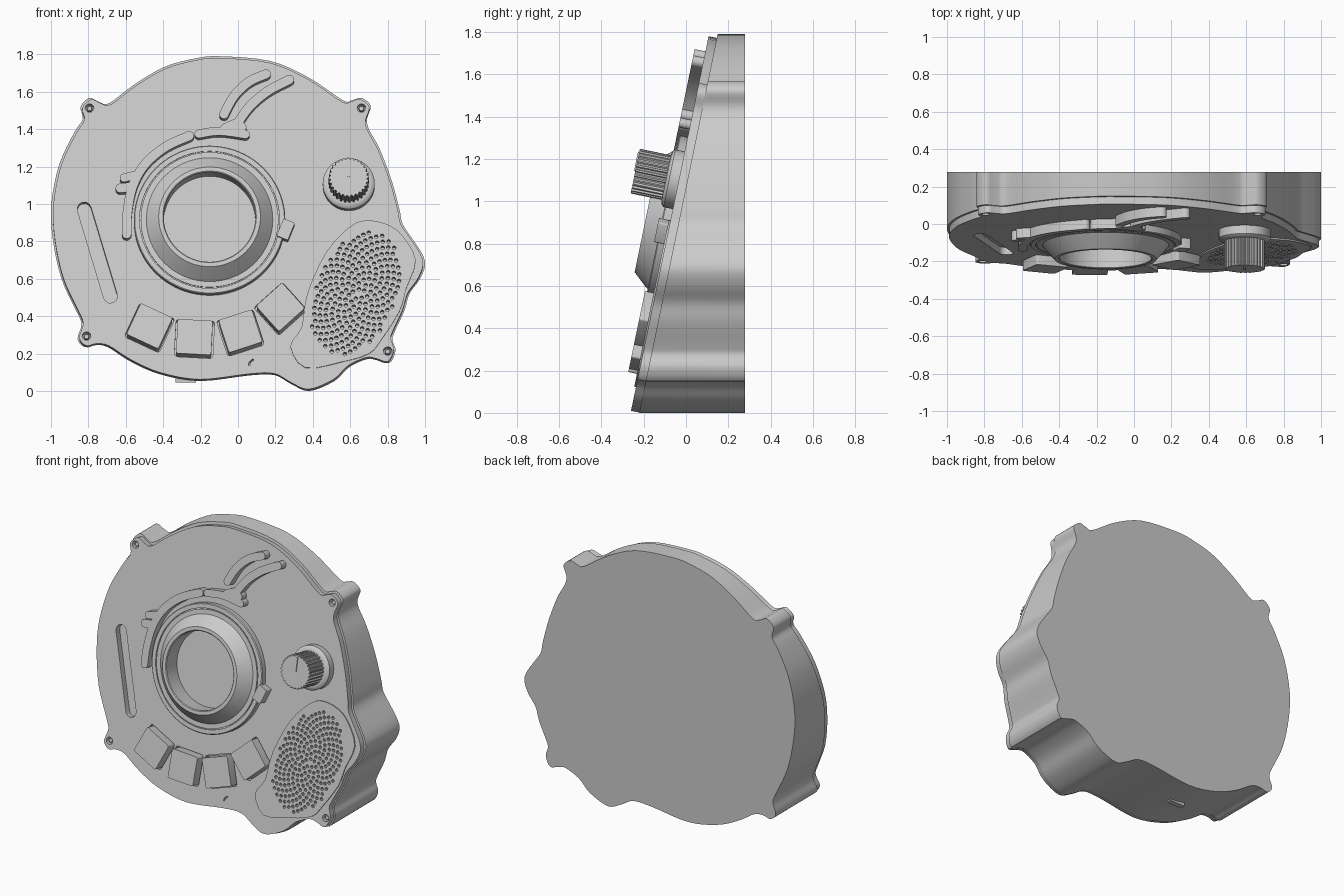
import bpy, bmesh
from math import sin, cos, pi, atan, sqrt, radians
from mathutils import Matrix, Vector

if "Cube" in bpy.data.objects:
    bpy.data.objects.remove(bpy.data.objects["Cube"])

SLOPE, Y0, BACK, PLATE = 0.207, -0.262, 0.278, 0.04
T = atan(SLOPE)
NORMAL = Vector((0, -cos(T), sin(T)))


def frame(h, x=0, z=0):
    """Matrix of the tilted front, h above its surface."""
    origin = Vector((x, Y0 + SLOPE * z, z)) + NORMAL * h
    return Matrix.Translation(origin) @ Matrix.Rotation(pi / 2 - T, 4, 'X')


def smooth(obj, angle=35):
    bpy.ops.object.select_all(action='DESELECT')
    obj.select_set(True)
    bpy.context.view_layer.objects.active = obj
    bpy.ops.object.shade_smooth_by_angle(angle=radians(angle))


def mesh_object(name, bm, matrix=None):
    bmesh.ops.recalc_face_normals(bm, faces=bm.faces)
    me = bpy.data.meshes.new(name)
    bm.to_mesh(me)
    bm.free()
    obj = bpy.data.objects.new(name, me)
    bpy.context.collection.objects.link(obj)
    if matrix:
        obj.matrix_world = matrix
    smooth(obj)
    return obj


def spline(pts, closed=True, n=4):
    """Smooth curve through the points."""
    p = [Vector(q) for q in pts]
    c, out = len(p), []
    for i in range(c if closed else c - 1):
        if closed:
            a, b, d, e = (p[(i + k) % c] for k in (-1, 0, 1, 2))
        else:
            a, b, d, e = (p[min(max(i + k, 0), c - 1)] for k in (-1, 0, 1, 2))
        for j in range(n):
            t = j / n
            out.append(0.5 * (2 * b + (d - a) * t + (2 * a - 5 * b + 4 * d - e) * t * t
                              + (3 * b - a - 3 * d + e) * t ** 3))
    return out if closed else out + [p[-1]]


def circle(x, z, r, n=24):
    return [(x + r * cos(2 * pi * i / n), z + r * sin(2 * pi * i / n) * cos(T)) for i in range(n)]


def band(pts, width):
    """Round-ended strip along a path."""
    p, r = spline(pts, False), width / 2
    tan = [(p[min(i + 1, len(p) - 1)] - p[max(i - 1, 0)]).normalized() for i in range(len(p))]
    side = [Vector((-t.y, t.x)) * r for t in tan]

    def cap(c, s, t):
        return [c + s * cos(a * pi / 6) + t * r * sin(a * pi / 6) for a in range(1, 6)]
    left = [a + s for a, s in zip(p, side)]
    right = [a - s for a, s in zip(p, side)]
    return left + cap(p[-1], side[-1], tan[-1]) + right[::-1] + cap(p[0], -side[0], -tan[0])


def rounded_rect(x, z, w, h, deg, r=0.015):
    out, a = [], radians(deg)
    for k, (sx, sz) in enumerate(((1, 1), (-1, 1), (-1, -1), (1, -1))):
        for j in range(4):
            b = (k + j / 3) * pi / 2
            px, pz = sx * (w / 2 - r) + r * cos(b), sz * (h / 2 - r) + r * sin(b)
            out.append((x + px * cos(a) - pz * sin(a), z + px * sin(a) + pz * cos(a)))
    return out


def slab(name, loops, h0, h1):
    """Filled outline (later loops are holes), drawn in front-view x, z."""
    cu = bpy.data.curves.new(name, 'CURVE')
    cu.dimensions, cu.fill_mode, cu.extrude = '2D', 'BOTH', (h1 - h0) / 2
    for loop in loops:
        s = cu.splines.new('POLY')
        s.points.add(len(loop) - 1)
        for pt, (x, z) in zip(s.points, loop):
            pt.co = (x, (z - h1 * sin(T)) / cos(T), 0, 1)
        s.use_cyclic_u = True
    temp = bpy.data.objects.new(name + "_curve", cu)
    bpy.context.collection.objects.link(temp)
    me = bpy.data.meshes.new_from_object(temp.evaluated_get(bpy.context.evaluated_depsgraph_get()))
    bpy.data.objects.remove(temp)
    bm = bmesh.new()
    bm.from_mesh(me)
    bmesh.ops.remove_doubles(bm, verts=bm.verts, dist=1e-5)
    return mesh_object(name, bm, frame((h0 + h1) / 2))


def lathe(name, profile, x, z, n=72, closed=True):
    bm = bmesh.new()
    rings = [[bm.verts.new((r * cos(2 * pi * i / n), r * sin(2 * pi * i / n), h)) for i in range(n)]
             for r, h in profile]
    for a, b in zip(rings, rings[1:] + rings[:1] if closed else rings[1:]):
        for i in range(n):
            bm.faces.new((a[i], a[(i + 1) % n], b[(i + 1) % n], b[i]))
    if not closed:
        bm.faces.new(rings[0])
        bm.faces.new(rings[-1])
    return mesh_object(name, bm, frame(0, x, z))


# Lobed outline of the housing, clockwise from the top
outline = spline([
    (-.10, 1.79), (.17, 1.765), (.38, 1.675), (.56, 1.555), (.61, 1.555), (.66, 1.567),
    (.71, 1.525), (.69, 1.455), (.70, 1.40), (.757, 1.295), (.82, 1.13), (.863, .973),
    (.88, .893), (.933, .813), (.985, .733), (1.0, .67), (.97, .594), (.917, .52),
    (.89, .43), (.837, .315), (.826, .273), (.842, .214), (.81, .15), (.746, .166),
    (.692, .171), (.596, .128), (.516, .053), (.382, .0), (.286, .037), (.195, .085),
    (.06, .083), (-.206, .053), (-.42, .09), (-.58, .16), (-.698, .235), (-.767, .246),
    (-.82, .235), (-.858, .278), (-.837, .358), (-.87, .438), (-.944, .6), (-.99, .81),
    (-.998, 1.0), (-.955, 1.214), (-.874, 1.385), (-.83, 1.455), (-.842, 1.52),
    (-.794, 1.567), (-.74, 1.545), (-.687, 1.54), (-.553, 1.64), (-.393, 1.733), (-.23, 1.778)])

# Wedge body: straight walls, slanted front
bm = bmesh.new()
front = [bm.verts.new((x, Y0 + SLOPE * z + PLATE / cos(T), z)) for x, z in outline]
back = [bm.verts.new((x, BACK, z)) for x, z in outline]
bm.faces.new(front)
bm.faces.new(back[::-1])
for i in range(len(front)):
    j = (i + 1) % len(front)
    bm.faces.new((front[i], back[i], back[j], front[j]))
mesh_object("body", bm)

# Speaker perforation: spiral of small holes inside a leaning ellipse
dots = []
for i in range(1, 900):
    r, a = 0.0178 * sqrt(i), i * 2.39996
    dx, dz = r * cos(a), r * sin(a)
    if ((dx * .381 + dz * .924) / .345) ** 2 + ((dx * .924 - dz * .381) / .215) ** 2 < 1:
        dots.append(circle(.628 + dx, .52 + dz, .0105, 7))

# Front plate with slot, key openings, screw holes and speaker holes
keys = [(-.473, .348, -25), (-.233, .289, -3), (.013, .321, 18), (.227, .449, 42)]
screws = [(-.794, 1.513), (.66, 1.513), (-.81, .294), (.80, .214)]
CX, CZ = -.152, .908
holes = [band([(-.822, .973), (-.682, .508)], .075), circle(CX, CZ, .245, 72),
         band([(.06, .14), (.065, .155), (.08, .167)], .008)]
holes += [rounded_rect(x, z - .01, .205, .2, a) for x, z, a in keys]
holes += [circle(x, z, .023, 16) for x, z in screws]
plate_edge = [(x * .989, .9 + (z - .9) * .989) for x, z in outline]
slab("front_plate", [plate_edge] + holes + dots, -PLATE, 0)

# Speaker panel
panel = spline([(.60, .88), (.69, .912), (.80, .89), (.88, .83), (.95, .70), (.90, .55),
                (.865, .43), (.77, .28), (.70, .2), (.55, .155), (.36, .125), (.28, .24),
                (.34, .34), (.37, .52), (.47, .74)], n=3)
slab("speaker_panel", [panel] + dots, 0, .008)

# Keys and screws
for i, (x, z, a) in enumerate(keys):
    key = slab(f"key_{i + 1}", [rounded_rect(x, z, .188, .183, a, .01)], -PLATE, .05)
for i, (x, z) in enumerate(screws):
    lathe(f"screw_{i + 1}", [(.015, -PLATE), (.015, -.018), (.012, -.014)], x, z, 16, False)

# Display bezel with stepped flange, and the recessed display
lathe("display_bezel", [(.245, -.02), (.245, .112), (.25, .116), (.272, .116), (.33, .05),
                        (.338, .04), (.368, .04), (.368, .032), (.374, .032), (.374, .04),
                        (.4, .04), (.405, .035), (.405, 0)], CX, CZ, 96)
lathe("display", [(.247, -.02), (.247, .0)], CX, CZ, 96, False)
slab("bezel_tab", [rounded_rect(.255, .865, .065, .1, -22, .006)], 0, .055)

# Raised ornament: tendrils around the display
tendrils = {
    "tendril_left": ([(-.595, .84), (-.592, .95), (-.565, 1.09), (-.5, 1.21), (-.39, 1.305), (-.26, 1.365)], .05),
    "tendril_bud_low": ([(-.63, 1.085), (-.585, 1.09)], .05),
    "tendril_bud_high": ([(-.61, 1.14), (-.55, 1.155)], .045),
    "tendril_base": ([(-.21, 1.375), (-.1, 1.39), (.04, 1.372)], .045),
    "tendril_knot": ([(-.07, 1.405), (-.01, 1.43), (.02, 1.41)], .05),
    "tendril_inner": ([(-.075, 1.48), (-.02, 1.58), (.06, 1.655), (.15, 1.695)], .05),
    "tendril_outer": ([(-.01, 1.42), (.06, 1.52), (.16, 1.605), (.275, 1.665)], .05)}
for name, (path, width) in tendrils.items():
    slab(name, [band(path, width)], 0, .052)

# Rotary knob: collar, ribbed cap and pointer
KX, KZ = .592, 1.1
lathe("knob_collar", [(.139, 0), (.139, .045), (.13, .055), (.112, .06)], KX, KZ, 48, False)
ribs = []
for i in range(112):
    r = .108 if i % 4 < 2 else .099
    a = 2 * pi * (i + .25 * (i % 2)) / 112
    ribs.append((KX + r * cos(a), KZ + .043 + r * sin(a) * cos(T)))
smooth(slab("knob_cap", [ribs], .05, .21), 20)
slab("knob_pointer", [rounded_rect(KX, KZ + .09, .014, .09, 0, .004)], .2, .216)

# Connector port on the underside
bm = bmesh.new()
bmesh.ops.create_cube(bm, size=1, matrix=Matrix.Translation((-.28, .06, .06))
                      @ Matrix.Diagonal((.11, .035, .03, 1)))
mesh_object("connector_port", bm)
